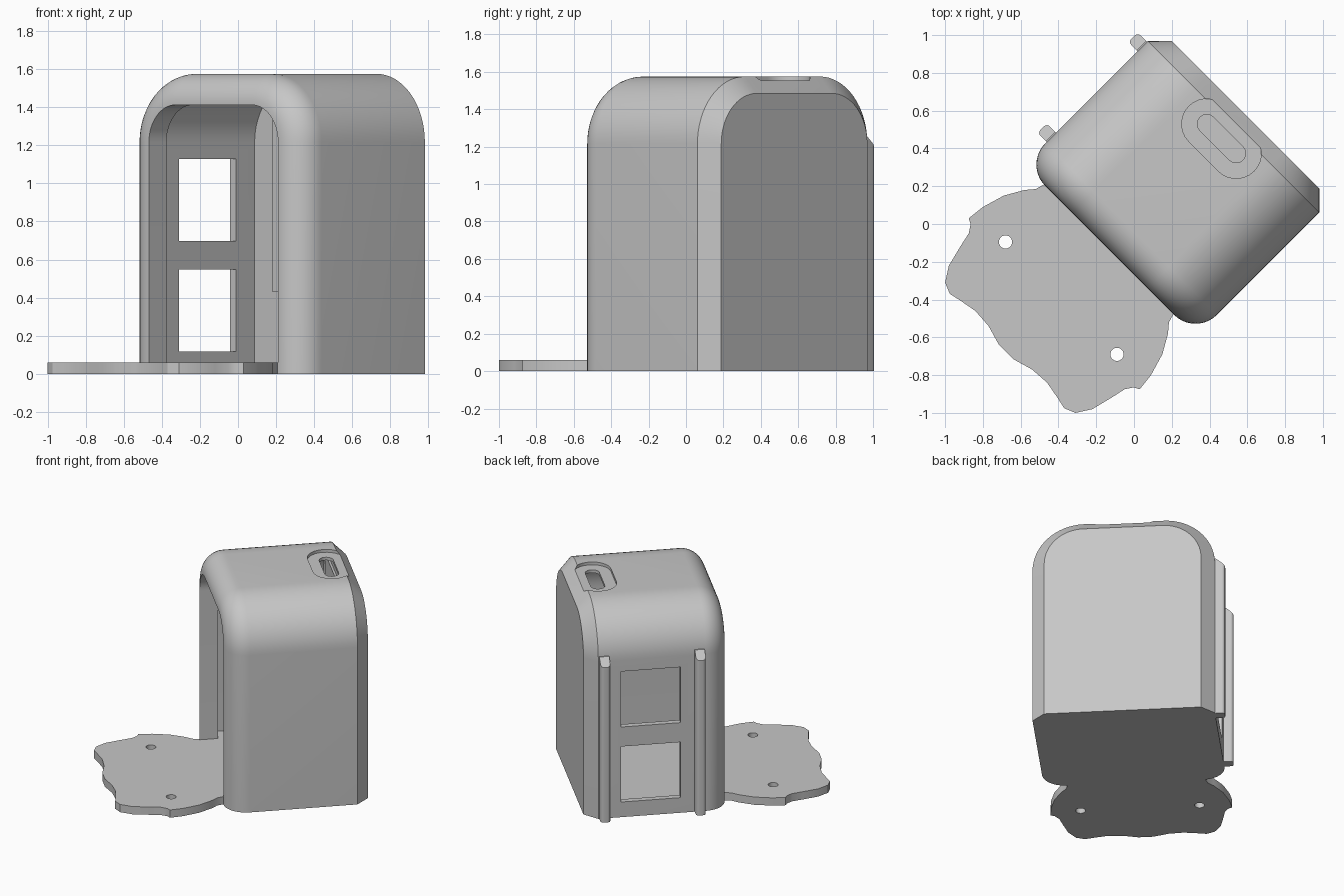
import bpy, bmesh, math
from mathutils import Matrix

TURN = Matrix.Rotation(-math.pi / 4, 4, 'Z')   # housing is turned on its base
MID = 0.008                                    # centre line of the housing

if bpy.data.objects.get("Cube"):
    bpy.data.objects.remove(bpy.data.objects["Cube"])

gray = bpy.data.materials.new("plain gray")
gray.use_nodes = True
gray.diffuse_color = (0.57, 0.57, 0.57, 1)
gray.node_tree.nodes["Principled BSDF"].inputs["Base Color"].default_value = gray.diffuse_color


def finish(name, bm, turned=True):
    bmesh.ops.recalc_face_normals(bm, faces=bm.faces)
    if turned:
        bm.transform(TURN)
    mesh = bpy.data.meshes.new(name)
    bm.to_mesh(mesh)
    bm.free()
    mesh.materials.append(gray)
    ob = bpy.data.objects.new(name, mesh)
    bpy.context.collection.objects.link(ob)
    return ob


def loft(rings):
    """Closed solid through rings that share a point count."""
    bm = bmesh.new()
    loops = [[bm.verts.new(p) for p in ring] for ring in rings]
    n = len(loops[0])
    for a, b in zip(loops, loops[1:]):
        for i in range(n):
            j = (i + 1) % n
            bm.faces.new((a[i], a[j], b[j], b[i]))
    bm.faces.new(loops[0])
    bm.faces.new(loops[-1])
    return bm


def prism(outline, z0, z1):
    return loft([[(x, y, z) for x, y in outline] for z in (z0, z1)])


def box(lo, hi):
    return prism([(lo[0], lo[1]), (hi[0], lo[1]), (hi[0], hi[1]), (lo[0], hi[1])], lo[2], hi[2])


def arch(depth, inset, base=0.0, steps=16):
    """Round-shouldered arch outline, offset inwards by inset."""
    r, cw, cz = 0.36 - inset, 0.6425 - 0.36, 1.575 - 0.36
    pts = [(MID + cw + r, depth, base)]
    for side, start in ((1, 0), (-1, math.pi / 2)):
        for k in range(steps + 1):
            t = start + math.pi / 2 * k / steps
            pts.append((MID + side * cw + r * math.cos(t), depth, cz + r * math.sin(t)))
    return pts + [(MID - cw - r, depth, base)]


def stadium(w, d, half, r, steps=14):
    pts = []
    for side, start in ((1, -math.pi / 2), (-1, math.pi / 2)):
        for k in range(steps + 1):
            t = start + math.pi * k / steps
            pts.append((w + side * half + r * math.cos(t), d + r * math.sin(t)))
    return pts


def circle(x, y, r, n=24):
    return [(x + r * math.cos(math.tau * k / n), y + r * math.sin(math.tau * k / n)) for k in range(n)]


def carve(ob, cutters):
    bpy.context.view_layer.objects.active = ob
    for c in cutters:
        mod = ob.modifiers.new("cut", 'BOOLEAN')
        mod.operation, mod.solver, mod.object = 'DIFFERENCE', 'EXACT', c
        bpy.ops.object.modifier_apply(modifier=mod.name)
        bpy.data.objects.remove(c)


def smooth(ob):
    bpy.ops.object.select_all(action='DESELECT')
    ob.select_set(True)
    bpy.context.view_layer.objects.active = ob
    bpy.ops.object.shade_smooth_by_angle(angle=math.radians(30))


# Housing: chamfered back, rounded front, lipped opening, hollow inside
FRONT, BACK, ROUND, FLOOR = -0.19, 0.827, 0.16, 0.06
rings = [arch(BACK, 0.09), arch(BACK - 0.09, 0)]
for k in range(11):
    t = math.pi / 2 * k / 10
    rings.append(arch(FRONT + ROUND * (1 - math.sin(t)), ROUND * (1 - math.cos(t))))
rings += [arch(FRONT, 0.163, FLOOR), arch(-0.06, 0.163, FLOOR),
          arch(-0.06, 0.045, FLOOR), arch(0.713, 0.045, FLOOR)]
housing = finish("housing", loft(rings))

# Side windows, top pocket and slot
cutters = [finish("window_cutter", box((-0.75, 0.15, z), (-0.53, 0.575, z + 0.43)))
           for z in (0.117, 0.698)]
cutters.append(finish("pocket_cutter", prism(stadium(MID, 0.647, 0.11, 0.133), 1.553, 1.7)))
cutters.append(finish("slot_cutter", prism(stadium(MID, 0.647, 0.11, 0.05), 1.4, 1.7)))
carve(housing, cutters)
smooth(housing)

# Raised panel on the inner back wall
finish("inner_back_panel", box((MID - 0.45, 0.697, 0.43), (MID + 0.45, 0.72, 1.45)))

# Side rails with sloped tops and softened outer edges
side = [(-0.615, 0), (-0.703, 0), (-0.703, 1.2), (-0.64, 1.255), (-0.615, 1.255)]
for name, d in (("front_rail", -0.02), ("back_rail", 0.66)):
    bm = loft([[(w, y, z) for w, z in side] for y in (d, d + 0.07)])
    outer = [e for e in bm.edges if all(v.co.x < -0.7 for v in e.verts)
             and abs(e.verts[0].co.z - e.verts[1].co.z) > 1]
    bmesh.ops.bevel(bm, geom=outer, offset=0.022, segments=4, profile=0.5, affect='EDGES')
    smooth(finish(name, bm))

# Wavy base plate, mirrored across its diagonal
half = [(.21, -.475), (.185, -.52), (.18, -.58), (.15, -.69), (.09, -.80), (.03, -.875),
        (.00, -.865), (-.05, -.875), (-.12, -.92), (-.22, -.98), (-.31, -1.0), (-.37, -.975),
        (-.405, -.92), (-.46, -.84), (-.54, -.77), (-.64, -.715)]
plate = finish("base_plate", prism(half + [(y, x) for x, y in reversed(half)], 0, FLOOR), False)
holes = [finish("screw_hole_cutter", prism(circle(x, y, 0.035), -0.1, 0.2), False)
         for x, y in ((-0.68, -0.095), (-0.09, -0.69))]
carve(plate, holes)
smooth(plate)
